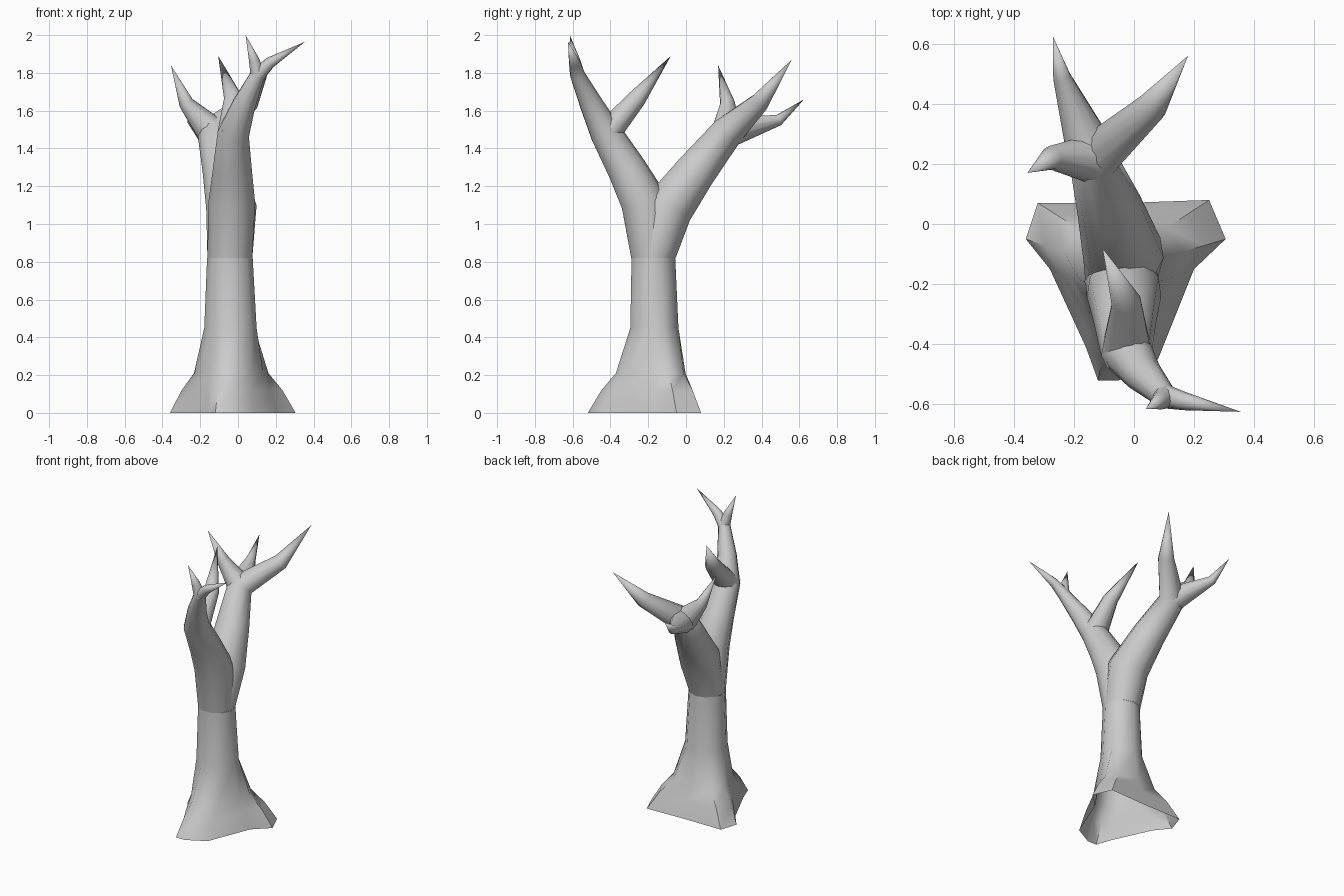
import bpy, bmesh, math
from mathutils import Vector

cube = bpy.data.objects.get("Cube")
if cube:
    bpy.data.objects.remove(cube)

SIDES = 11
ANGLES = [math.radians(90) + (i - 2) * math.tau / SIDES for i in range(SIDES)]

bark = bpy.data.materials.new("grey_bark")
bark.use_nodes = True
bark.diffuse_color = (0.6, 0.6, 0.6, 1)
bark.node_tree.nodes["Principled BSDF"].inputs["Base Color"].default_value = (0.6, 0.6, 0.6, 1)


def loft(name, rings):
    """Skin a list of equal-length rings into one smooth shaded object."""
    bm = bmesh.new()
    loops = [[bm.verts.new(p) for p in ring] for ring in rings]
    for low, high in zip(loops, loops[1:]):
        for i in range(SIDES):
            j = (i + 1) % SIDES
            bm.faces.new((low[i], low[j], high[j], high[i]))
    bmesh.ops.remove_doubles(bm, verts=bm.verts, dist=0.0005)
    mesh = bpy.data.meshes.new(name)
    bm.to_mesh(mesh)
    bm.free()
    mesh.materials.append(bark)
    obj = bpy.data.objects.new(name, mesh)
    bpy.context.collection.objects.link(obj)
    bpy.ops.object.select_all(action='DESELECT')
    obj.select_set(True)
    bpy.context.view_layer.objects.active = obj
    bpy.ops.object.shade_smooth_by_angle(angle=math.radians(50))


def limb(name, path, aim):
    """Tapered tube along (x, y, z, radius) stations; aim is its first direction."""
    points = [Vector(p[:3]) for p in path]
    side, rings = Vector((1, 0, 0)), []
    for i, centre in enumerate(points):
        if i == 0:
            along = Vector(aim).normalized()
        else:
            after = points[min(i + 1, len(points) - 1)]
            along = ((centre - points[i - 1]).normalized()
                     + (after - centre).normalized()).normalized()
        side = (side - along * side.dot(along)).normalized()
        up = along.cross(side)
        r = path[i][3]
        rings.append([centre + r * (side * math.cos(a) + up * math.sin(a)) for a in ANGLES])
    loft(name, rings)


def oval(x, y, rx, ry):
    return [(x + rx * math.cos(a), y + ry * math.sin(a)) for a in ANGLES]


# Trunk: three spreading roots blending up into an oval column, open underneath
foot = [(.305, -.05), (.25, .08), (-.03, .07), (-.32, .07), (-.36, -.05), (-.28, -.15),
        (-.16, -.41), (-.12, -.52), (-.05, -.52), (.08, -.45), (.20, -.15)]
column = oval(-.04, -.17, .14, .13)
trunk = []
for z, spread in ((0, 1), (.12, .68), (.21, .34), (.45, 0)):
    trunk.append([(c[0] + (f[0] - c[0]) * spread, c[1] + (f[1] - c[1]) * spread, z)
                  for f, c in zip(foot, column)])
trunk.append([(x, y, .82) for x, y in oval(-.043, -.175, .122, .118)])
loft("trunk", trunk)

# Two main limbs growing out of the trunk top, each running on into its longest branch
TOP = (-.043, -.175, .82, .12)
FRONT = (-.025, -.425, 1.48, .085)
BACK = (-.135, .22, 1.49, .087)
FORK = (.105, -.575, 1.79, .04)
limb("front_limb", [TOP, (-.033, -.225, 1.12, .125), (-.03, -.315, 1.29, .105), FRONT,
                    (.03, -.50, 1.63, .063), FORK, (.17, -.59, 1.855, .03),
                    (.355, -.625, 1.965, 0)], (0, 0, 1))
limb("back_limb", [TOP, (-.035, -.10, 1.08, .135), (-.08, .05, 1.28, .11), BACK,
                   (.06, .39, 1.645, .052), (.18, .56, 1.87, 0)], (0, 0, 1))

# Branches and twigs that split off the main limbs
limb("front_inner_branch", [FRONT, (-.025, -.26, 1.665, .05), (-.105, -.08, 1.89, 0)], (0, .2, 1))
limb("front_upright_twig", [FORK, (.085, -.59, 1.87, .028), (.04, -.615, 2.0, 0)], (.1, -.2, 1))
limb("back_right_branch", [BACK, (-.275, .22, 1.64, .04), (-.355, .17, 1.84, 0)], (-.6, .4, 1))
limb("back_rear_branch", [BACK, (-.24, .49, 1.55, .03), (-.27, .625, 1.66, 0)], (-.3, 1, .5))
